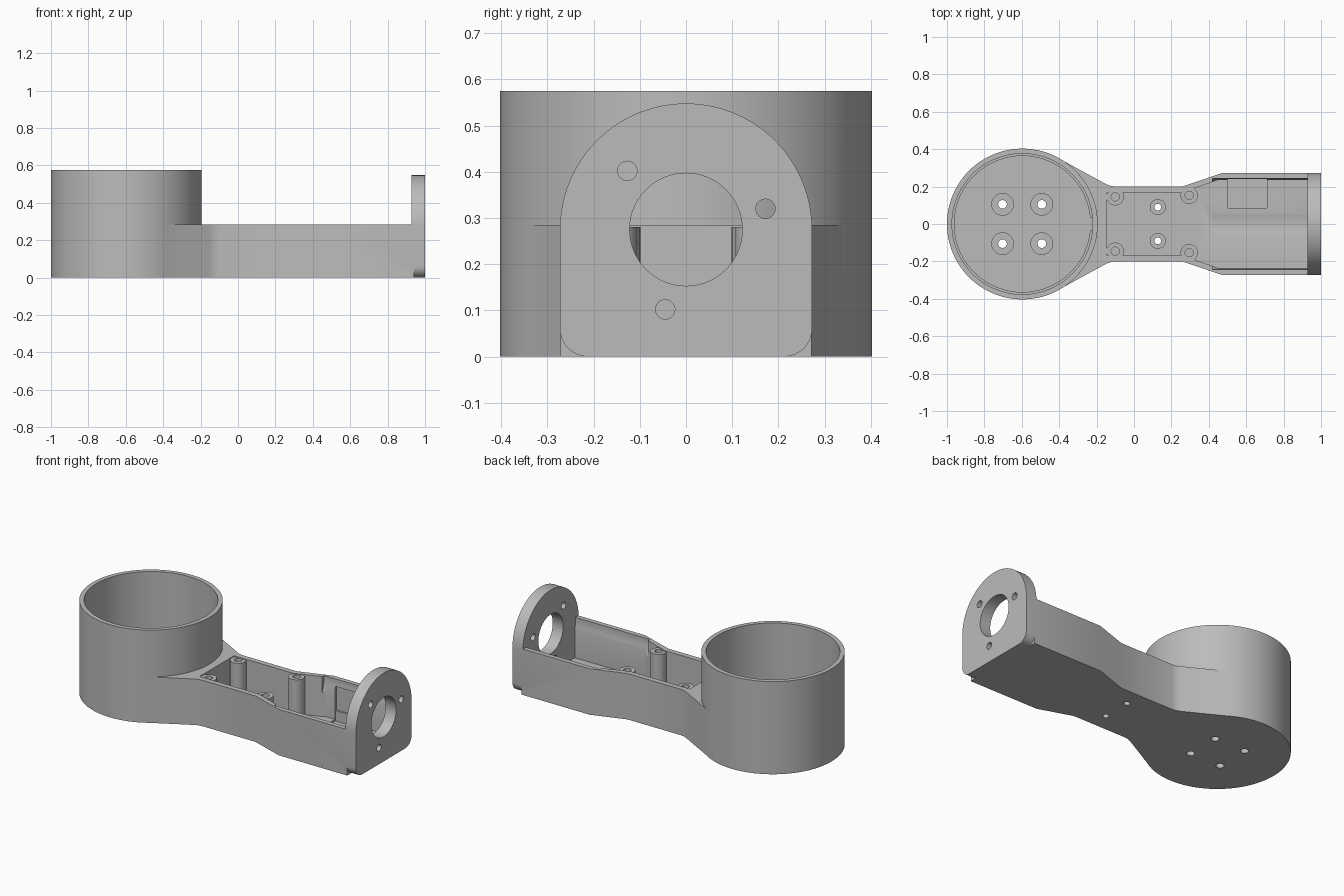
import bpy, bmesh, math
from mathutils import Matrix

if "Cube" in bpy.data.objects:
    bpy.data.objects.remove(bpy.data.objects["Cube"])

grey = bpy.data.materials.new("plain grey")
grey.diffuse_color = (0.5, 0.5, 0.5, 1)
grey.use_nodes = True
grey.node_tree.nodes["Principled BSDF"].inputs["Base Color"].default_value = grey.diffuse_color

CUP_X, CUP_R, CUP_H, ARM_H = -0.597, 0.403, 0.575, 0.285
FLOOR, AXIS_Z = 0.037, 0.275


def prism(name, pts, lo, hi, axis="Z"):
    """Extrude a 2D outline along z (points x, y) or along x (points y, z)."""
    bm = bmesh.new()
    place = (lambda p, h: (p[0], p[1], h)) if axis == "Z" else (lambda p, h: (h, p[0], p[1]))
    a = [bm.verts.new(place(p, lo)) for p in pts]
    b = [bm.verts.new(place(p, hi)) for p in pts]
    bm.faces.new(a[::-1])
    bm.faces.new(b)
    for i in range(len(pts)):
        j = (i + 1) % len(pts)
        bm.faces.new((a[i], a[j], b[j], b[i]))
    bmesh.ops.recalc_face_normals(bm, faces=bm.faces)
    me = bpy.data.meshes.new(name)
    bm.to_mesh(me)
    bm.free()
    me.materials.append(grey)
    ob = bpy.data.objects.new(name, me)
    bpy.context.collection.objects.link(ob)
    return ob


def arc(u, v, r, a0, a1, n):
    return [(u + r * math.cos(math.radians(a0 + (a1 - a0) * i / n)),
             v + r * math.sin(math.radians(a0 + (a1 - a0) * i / n))) for i in range(n + 1)]


def cyl(name, u, v, r, lo, hi, axis="Z", n=32):
    return prism(name, arc(u, v, r, 0, 360, n)[:-1], lo, hi, axis)


def box(name, x0, x1, y0, y1, z0, z1):
    return prism(name, [(x0, y0), (x1, y0), (x1, y1), (x0, y1)], z0, z1)


def mirrored(half):
    """Close an outline by mirroring its +y half."""
    return half + [(x, -y) for x, y in reversed(half)]


def combine(target, tool, op):
    m = target.modifiers.new(op, "BOOLEAN")
    m.operation, m.solver, m.object = op, "EXACT", tool
    bpy.context.view_layer.objects.active = target
    bpy.ops.object.modifier_apply(modifier=m.name)
    bpy.data.objects.remove(tool)


# Arm outline, flaring into the cup at one end and the motor bay at the other
body = prism("arm_housing", mirrored([
    (-0.6, 0.3), (-0.45, 0.345), (-0.38, 0.339), (-0.16, 0.219), (-0.142, 0.210),
    (-0.125, 0.204), (-0.105, 0.201), (0.26, 0.201), (0.47, 0.272), (0.94, 0.272)]), 0, ARM_H)
combine(body, cyl("cup", CUP_X, 0, CUP_R, 0, CUP_H, n=128), "UNION")

# Hollow arm with an open top
combine(body, prism("arm_cavity", mirrored([
    (-0.145, 0.168), (0.262, 0.168), (0.45, 0.236), (0.928, 0.236)]), FLOOR, 0.4), "DIFFERENCE")

# Motor end plate: arched top, rounded bottom corners
plate = arc(0, AXIS_Z, 0.273, 0, 180, 48)
plate += arc(-0.213, 0.06, 0.06, 180, 270, 8) + arc(0.213, 0.06, 0.06, 270, 360, 8)
combine(body, prism("end_plate", plate, 0.928, 1.0, "X"), "UNION")

# Motor clearance and the pocket in the floor and side wall
combine(body, cyl("motor_space", 0, AXIS_Z, 0.243, 0.42, 0.928, "X", 96), "DIFFERENCE")
combine(body, box("pocket", 0.5, 0.712, 0.086, 0.24, 0.025, 0.1), "DIFFERENCE")
combine(body, box("wall_pocket", 0.5, 0.712, 0.2, 0.252, 0.09, 0.24), "DIFFERENCE")

# Screw posts in the arm
for x, y in ((-0.1, 0.145), (0.295, 0.153)):
    for s in (1, -1):
        combine(body, cyl("post", x, s * y, 0.046, 0.02, ARM_H - 0.005), "UNION")
        combine(body, cyl("post_hole", x, s * y, 0.022, 0.08, 0.4), "DIFFERENCE")

# Cup interior with a ledge above the floor and a small slot in the ledge
combine(body, cyl("cup_space", CUP_X, 0, 0.376, 0.12, 0.7, n=128), "DIFFERENCE")
combine(body, cyl("cup_base", CUP_X, 0, 0.364, 0.06, 0.2, n=128), "DIFFERENCE")
combine(body, box("ledge_slot", -0.25, -0.222, -0.035, 0.035, 0.06, 0.2), "DIFFERENCE")

# Counterbored screw holes in the cup floor and arm floor
for s in (1, -1):
    for x, y, r, bore, top in ((-0.703, 0.105, 0.023, 0.058, 0.06),
                               (-0.493, 0.105, 0.023, 0.058, 0.06),
                               (0.127, 0.09, 0.018, 0.04, FLOOR)):
        combine(body, cyl("hole", x, s * y, r, -0.1, 0.1), "DIFFERENCE")
        combine(body, cyl("counterbore", x, s * y, bore, top * 0.6, 0.1), "DIFFERENCE")

# Shaft opening and three bolt holes in the end plate
for y, z, r, n in ((0, AXIS_Z, 0.122, 64), (-0.127, 0.402, 0.021, 24),
                   (0.172, 0.32, 0.021, 24), (-0.045, 0.102, 0.021, 24)):
    combine(body, cyl("plate_hole", y, z, r, 0.9, 1.1, "X", n), "DIFFERENCE")

bpy.ops.object.select_all(action="DESELECT")
body.select_set(True)
bpy.context.view_layer.objects.active = body
bpy.ops.object.shade_smooth_by_angle(angle=math.radians(25))
